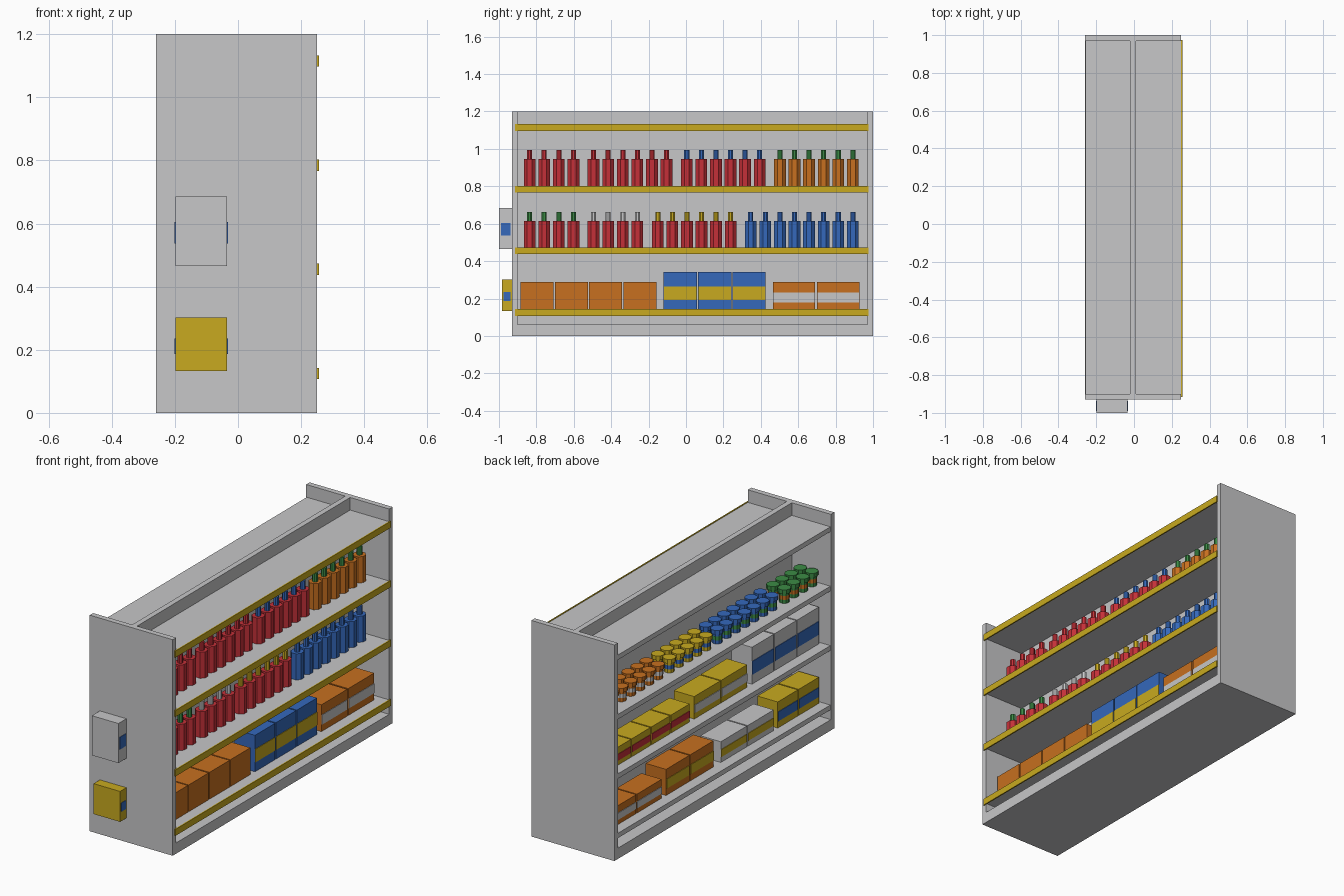
import bpy
import bmesh
import math
from mathutils import Matrix

if "Cube" in bpy.data.objects:
    bpy.data.objects.remove(bpy.data.objects["Cube"], do_unlink=True)

COLOURS = {
    "grey": (0.57, 0.57, 0.58),
    "yellow": (0.58, 0.40, 0.014),
    "red": (0.56, 0.03, 0.04),
    "blue": (0.035, 0.14, 0.50),
    "orange": (0.57, 0.16, 0.014),
    "green": (0.045, 0.26, 0.06),
}
MATS = {}
for name, rgb in COLOURS.items():
    m = bpy.data.materials.new(name)
    m.use_nodes = True
    m.diffuse_color = (*rgb, 1)
    m.node_tree.nodes["Principled BSDF"].inputs["Base Color"].default_value = (*rgb, 1)
    MATS[name] = m


class Part:
    """Collects solids of several colours into one object."""

    def __init__(self, name):
        self.name, self.bm, self.used = name, bmesh.new(), []

    def paint(self, verts, colour):
        if colour not in self.used:
            self.used.append(colour)
        for f in {f for v in verts for f in v.link_faces}:
            f.material_index = self.used.index(colour)

    def box(self, colour, x, y, z):
        spans = (x, y, z)
        mat = Matrix.Translation([(a + b) / 2 for a, b in spans])
        mat = mat @ Matrix.Diagonal([b - a for a, b in spans] + [1])
        self.paint(bmesh.ops.create_cube(self.bm, size=1, matrix=mat)["verts"], colour)

    def cylinder(self, colour, x, y, z, radius, sides=8):
        mat = Matrix.Translation((x, y, sum(z) / 2)) @ Matrix.Rotation(math.pi / sides, 4, "Z")
        res = bmesh.ops.create_cone(self.bm, cap_ends=True, segments=sides, radius1=radius,
                                    radius2=radius, depth=z[1] - z[0], matrix=mat)
        self.paint(res["verts"], colour)

    def finish(self):
        mesh = bpy.data.meshes.new(self.name)
        self.bm.to_mesh(mesh)
        self.bm.free()
        for c in self.used:
            mesh.materials.append(MATS[c])
        bpy.context.collection.objects.link(bpy.data.objects.new(self.name, mesh))


MID = -0.005                      # centre plane of the divider
X0, X1 = MID - 0.255, MID + 0.255
LEVELS = [0.125 + 0.33 * i for i in range(4)]
TOPS = [z + 0.015 for z in LEVELS]

# Shelf frame
frame = Part("shelf_frame")
frame.box("grey", (X0, X1), (-0.93, -0.9), (0, 1.2))
frame.box("grey", (X0, X1), (0.97, 1), (0, 1.2))
frame.box("grey", (X0, X1), (-0.9, 0.97), (0, 0.06))
frame.box("grey", (MID - 0.015, MID + 0.015), (-0.9, 0.97), (0.06, 1.2))
frame.finish()

# Shelves and the price rails on one side
for i, z in enumerate(LEVELS):
    shelf = Part(f"shelf_{i + 1}")
    shelf.box("grey", (X0 + 0.003, X1), (-0.9, 0.97), (z - 0.012, z + 0.015))
    shelf.finish()
    rail = Part(f"price_rail_{i + 1}")
    rail.box("yellow", (X1, X1 + 0.007), (-0.915, 0.975), (z - 0.018, z + 0.018))
    rail.finish()


def labelled_box(part, colour, label, x, y, z, ly, lz):
    """Carton with a thin plate on each x side."""
    part.box(colour, x, y, z)
    if label:
        part.box(label, (x[0] - 0.003, x[0]), ly, lz)
        part.box(label, (x[1], x[1] + 0.003), ly, lz)


# Dispensers on the front end panel
DX = (-0.198, -0.035)
upper = Part("upper_dispenser")
labelled_box(upper, "grey", "blue", DX, (-1, -0.93), (0.465, 0.685), (-0.99, -0.937), (0.537, 0.605))
upper.finish()
lower = Part("lower_dispenser")
labelled_box(lower, "yellow", "blue", DX, (-0.985, -0.93), (0.133, 0.302), (-0.975, -0.937), (0.187, 0.235))
lower.finish()


def cartons(name, colour, label, side, level, start, count, width, height, gap=0.007):
    part = Part(name)
    cx, z = MID + side * 0.13, TOPS[level]
    for i in range(count):
        y = start + i * (width + gap)
        labelled_box(part, colour, label, (cx - 0.0625, cx + 0.0625), (y, y + width),
                     (z, z + height), (y + 0.002, y + width - 0.002),
                     (z + 0.26 * height, z + 0.62 * height))
    part.finish()


def bottles(name, colour, cap, level, start, count):
    part = Part(name)
    x, z = MID + 0.127, TOPS[level]
    for i in range(count):
        y = start + i * 0.078
        part.cylinder(colour, x, y, (z, z + 0.145), 0.034)
        part.cylinder(cap, x, y, (z + 0.145, z + 0.193), 0.0145)
    part.finish()


def jars(name, colour, band, start, count):
    part = Part(name)
    z = TOPS[2]
    for x in (MID - 0.165, MID - 0.095):
        for i in range(count):
            y = start + i * 0.08
            part.cylinder(colour, x, y, (z, z + 0.02), 0.027, 10)
            part.cylinder(band, x, y, (z + 0.02, z + 0.042), 0.0275, 10)
            part.cylinder(colour, x, y, (z + 0.042, z + 0.055), 0.027, 10)
            part.cylinder(colour, x, y, (z + 0.055, z + 0.078), 0.034, 10)
    part.finish()


# Left side goods: cartons below, bottles above
cartons("plain_orange_cartons", "orange", None, 1, 0, -0.884, 4, 0.176, 0.149)
cartons("blue_cartons", "blue", "yellow", 1, 0, -0.119, 3, 0.177, 0.202)
cartons("wide_orange_cartons", "orange", "grey", 1, 0, 0.464, 2, 0.227, 0.149, 0.009)
bottles("red_bottles_green_caps", "red", "green", 1, -0.836, 4)
bottles("red_bottles_grey_caps", "red", "grey", 1, -0.494, 4)
bottles("red_bottles_yellow_caps", "red", "yellow", 1, -0.151, 6)
bottles("blue_bottles", "blue", "blue", 1, 0.346, 8)
bottles("red_bottles_short_row", "red", "red", 2, -0.836, 4)
bottles("red_bottles_long_row", "red", "red", 2, -0.494, 6)
bottles("red_bottles_blue_caps", "red", "blue", 2, 0.004, 6)
bottles("orange_bottles", "orange", "green", 2, 0.502, 6)

# Right side goods: two shelves of cartons, jars above
cartons("yellow_cartons_blue_label", "yellow", "blue", -1, 0, -0.884, 2, 0.177, 0.145)
cartons("grey_cartons_yellow_label", "grey", "yellow", -1, 0, -0.488, 2, 0.229, 0.115)
cartons("orange_cartons_yellow_label", "orange", "yellow", -1, 0, 0.04, 2, 0.205, 0.145)
cartons("orange_cartons_grey_label", "orange", "grey", -1, 0, 0.495, 2, 0.217, 0.105)
cartons("grey_cartons_blue_label", "grey", "blue", -1, 1, -0.884, 3, 0.191, 0.205)
cartons("yellow_cartons_grey_label", "yellow", "grey", -1, 1, -0.255, 2, 0.229, 0.125)
cartons("yellow_cartons_red_label", "yellow", "red", -1, 1, 0.25, 4, 0.165, 0.1)
jars("green_jars", "green", "orange", -0.86, 4)
jars("blue_jars", "blue", "green", -0.51, 7)
jars("yellow_jars", "yellow", "blue", 0.07, 5)
jars("orange_jars", "orange", "grey", 0.49, 6)
